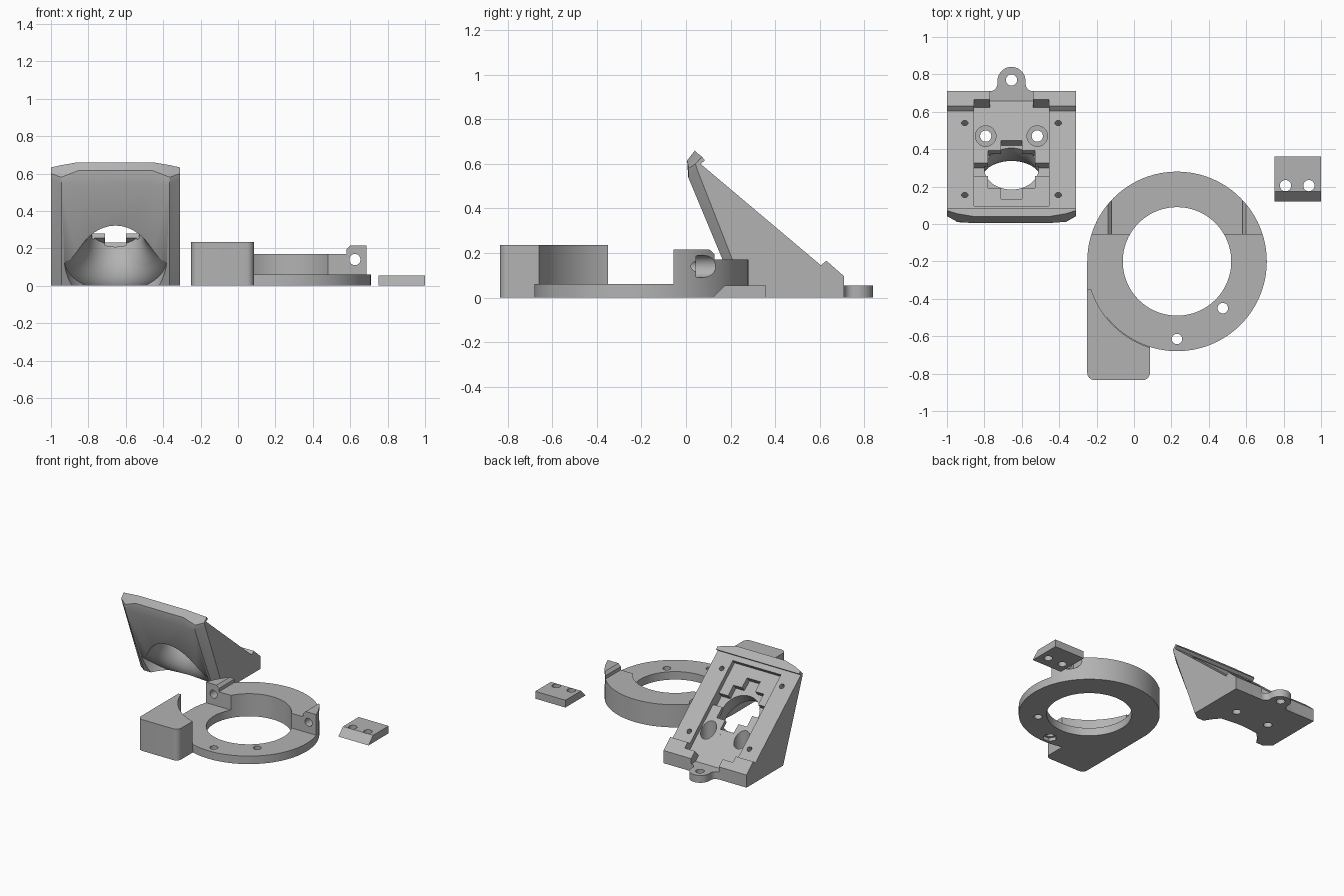
import bpy, bmesh
from math import radians, pi, sin, cos
from mathutils import Matrix, Vector

if "Cube" in bpy.data.objects:
    bpy.data.objects.remove(bpy.data.objects["Cube"], do_unlink=True)

grey = bpy.data.materials.new("plain grey")
grey.use_nodes = True
grey.diffuse_color = (0.45, 0.45, 0.45, 1)
grey.node_tree.nodes["Principled BSDF"].inputs["Base Color"].default_value = (0.45, 0.45, 0.45, 1)


def make(name, bm):
    bmesh.ops.recalc_face_normals(bm, faces=bm.faces)
    mesh = bpy.data.meshes.new(name)
    bm.to_mesh(mesh)
    bm.free()
    mesh.materials.append(grey)
    ob = bpy.data.objects.new(name, mesh)
    bpy.context.collection.objects.link(ob)
    return ob


def loft(name, sections, closed=True):
    """Skin matching rings of points, capping both ends."""
    bm = bmesh.new()
    rings = [[bm.verts.new(p) for p in s] for s in sections]
    n = len(rings[0])
    for a, b in zip(rings, rings[1:]):
        for i in range(n):
            j = (i + 1) % n
            bm.faces.new((a[i], a[j], b[j], b[i]))
    bm.faces.new(rings[0])
    bm.faces.new(rings[-1])
    return make(name, bm)


def prism(name, pts, z0, z1):
    return loft(name, [[(x, y, z) for x, y in pts] for z in (z0, z1)])


def box(x0, x1, y0, y1, z0, z1, matrix=Matrix()):
    ob = prism("cutter", [(x0, y0), (x1, y0), (x1, y1), (x0, y1)], z0, z1)
    ob.data.transform(matrix)
    return ob


def cylinder(name, r, z0, z1, matrix=Matrix(), sides=32):
    pts = [(r * cos(2 * pi * i / sides), r * sin(2 * pi * i / sides)) for i in range(sides)]
    ob = prism(name, pts, z0, z1)
    ob.data.transform(matrix)
    return ob


def at(x, y, z=0):
    return Matrix.Translation((x, y, z))


def boolean(ob, tool, op="DIFFERENCE"):
    tool.hide_render = True
    mod = ob.modifiers.new("bool", "BOOLEAN")
    mod.operation, mod.solver, mod.object = op, "EXACT", tool
    bpy.context.view_layer.objects.active = ob
    bpy.ops.object.modifier_apply(modifier=mod.name)
    bpy.data.objects.remove(tool, do_unlink=True)


def smooth(ob):
    bpy.ops.object.select_all(action="DESELECT")
    ob.select_set(True)
    bpy.context.view_layer.objects.active = ob
    bpy.ops.object.shade_smooth_by_angle(angle=radians(30))


def arc(cx, cy, r, a0, a1, n=8):
    return [(cx + r * cos(radians(a0 + (a1 - a0) * i / n)),
             cy + r * sin(radians(a0 + (a1 - a0) * i / n))) for i in range(n + 1)]


# Clamp ring: a low front half, a taller back half and two ears
CX, CY = 0.23, -0.2
centre = at(CX, CY)
ring = cylinder("clamp_ring", 0.48, 0, 0.215, centre, 96)
boolean(ring, box(-1, 1, -1, -0.055, 0.06, 1))
boolean(ring, box(CX - 0.35, CX + 0.35, -1, 1, 0.17, 1))
for side in (-1, 1):
    boolean(ring, box(-0.014, 0.014, -1, 1, -0.014, 0.014,
                      at(CX + side * 0.35, 0, 0.215) @ Matrix.Rotation(pi / 4, 4, "Y")))

# Corner block with its foot
foot = prism("foot", [(-0.25, -0.2), (-0.25, -0.5), (0, -0.5), (CX, CY)], 0, 0.06)
boolean(ring, foot, "UNION")
outline = (arc(-0.21, -0.795, 0.04, 180, 270) + arc(0.045, -0.795, 0.04, 270, 360)
           + [(0.085, -0.35), (-0.25, -0.35)])
block = prism("corner_block", outline, 0, 0.235)
boolean(block, cylinder("cutter", 0.483, 0.03, 1, centre, 96))
boolean(ring, block, "UNION")

# Ring bore, screw holes and nut pockets
boolean(ring, cylinder("cutter", 0.29, -1, 1, centre, 96))
for x, y in ((0.475, -0.45), (CX, -0.615)):
    boolean(ring, cylinder("cutter", 0.028, -1, 1, at(x, y)))
boolean(ring, cylinder("cutter", 0.05, -1, 0.025, at(CX, -0.615), 6))
for side in (-1, 1):
    along_y = at(CX + side * 0.395, 0, 0.14) @ Matrix.Rotation(-pi / 2, 4, "X")
    boolean(ring, cylinder("cutter", 0.03, -0.3, 0.3, along_y))
    boolean(ring, cylinder("cutter", 0.05, 0.045, 0.3, along_y))
smooth(ring)

# Small bevelled clip plate
side_profile = [(0.12, 0), (0.175, 0.055), (0.36, 0.055), (0.36, 0)]
clip = loft("clip_plate", [[(x, y, z) for y, z in side_profile] for x in (0.75, 1.0)])
for x in (0.81, 0.935):
    boolean(clip, cylinder("cutter", 0.03, -1, 1, at(x, 0.205)))
smooth(clip)

# Sloped bracket body, lofted across its width with chamfered front corners
BX = -0.655
rear = [(0.605, 0.145), (0.63, 0.165), (0.71, 0.095), (0.71, 0)]
middle = [(0.235, 0), (0.01, 0.54), (0.005, 0.615), (0.04, 0.66), (0.085, 0.615), (0.065, 0.6)] + rear
inner = [(0.235, 0), (0.01, 0.54), (0.012, 0.58), (0.055, 0.645), (0.085, 0.615), (0.065, 0.6)] + rear
outer = [(0.275, 0), (0.05, 0.575), (0.042, 0.6), (0.072, 0.632), (0.085, 0.615), (0.065, 0.6)] + rear
stations = ((-0.345, outer), (-0.29, inner), (-0.2, middle), (0.2, middle), (0.29, inner), (0.345, outer))
bracket = loft("sloped_bracket", [[(BX + x, y, z) for y, z in prof] for x, prof in stations])

# Slope frame: local y runs down the slope, local z points out of it
down = Vector((0, 0.54, -0.455)).normalized()
out = Vector((0, -down.z, down.y))
across = down.cross(out)
turn = Matrix((across, down, out)).transposed().to_4x4()
slope = at(BX, 0.065, 0.6) @ turn


def slope_box(half, y0, y1, depth):
    boolean(bracket, box(-half, half, (y0 - 0.065) / down.y, (y1 - 0.065) / down.y,
                         -depth, 0.2, slope))


# Recess, tab slot and stepped pocket
slope_box(0.2, 0.095, 0.645, 0.035)
slope_box(0.115, 0.5, 0.9, 0.0351)
for half, y0, y1 in ((0.055, 0.155, 0.47), (0.125, 0.215, 0.415), (0.2, 0.28, 0.35)):
    slope_box(half, y0, y1, 0.08)

# Flared opening through the bracket
flare = [(0.145, 0.07)]
flare += [(0.145 + 0.13 * (1 - cos(pi / 2 * i / 12)), 0.03 - 0.18 * sin(pi / 2 * i / 12)) for i in range(13)]
flare += [(0.28, -0.45)]
horn = loft("cutter", [[(r * cos(2 * pi * k / 64), r * sin(2 * pi * k / 64), t) for k in range(64)]
                       for r, t in flare])
horn.data.transform(at(BX, 0.26, 0.26) @ turn)
boolean(bracket, horn)

# Rear tab with eyelet
half_tab = [(0.115, 0.6), (0.115, 0.71)] + arc(0.115, 0.75, 0.04, 270, 180, 5)
tab_outline = half_tab + arc(0, 0.765, 0.075, 0, 180, 20) + [(-x, y) for x, y in reversed(half_tab)]
tab = prism("tab", [(BX + x, y) for x, y in tab_outline], 0, 0.055)
boolean(bracket, tab, "UNION")
boolean(bracket, cylinder("cutter", 0.03, -1, 1, at(BX, 0.77)))

# Counterbored mounting holes and small screw holes
for side in (-1, 1):
    mount = at(BX + side * 0.138, 0.47)
    boolean(bracket, cylinder("cutter", 0.055, 0.09, 1, mount))
    boolean(bracket, cylinder("cutter", 0.03, -1, 1, mount))
    for y in (0.155, 0.54):
        spot = slope @ at(side * 0.25, (y - 0.065) / down.y)
        boolean(bracket, cylinder("cutter", 0.018, -0.08, 0.1, spot, 16))
smooth(bracket)
